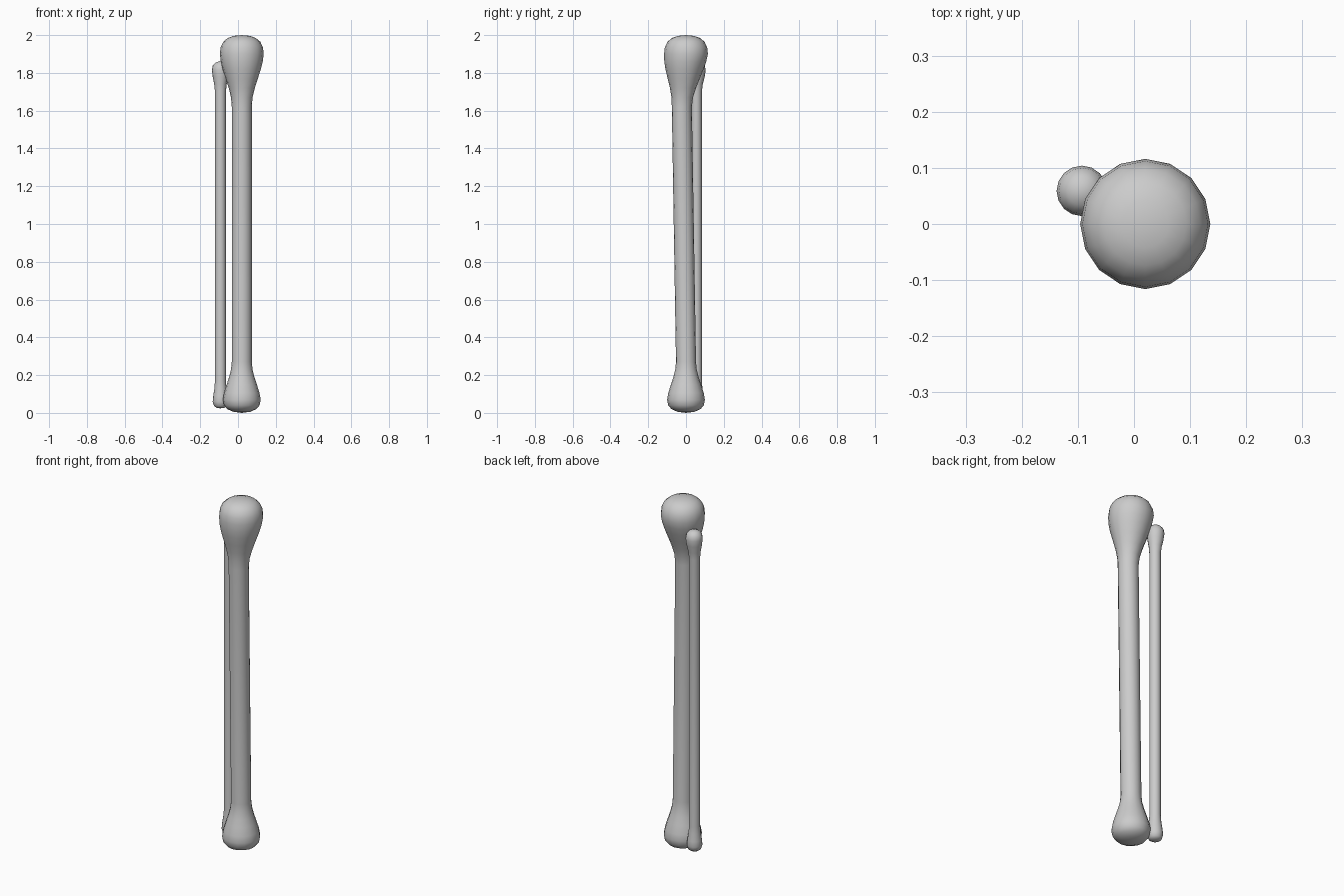
import bpy, bmesh, math

if "Cube" in bpy.data.objects:
    bpy.data.objects.remove(bpy.data.objects["Cube"])

bone_grey = bpy.data.materials.new("bone_grey")
bone_grey.use_nodes = True
colour = (0.6, 0.6, 0.6, 1)
bone_grey.diffuse_color = colour
bone_grey.node_tree.nodes["Principled BSDF"].inputs["Base Color"].default_value = colour

SIDES = 16


def make_bone(name, x, rings, bottom, top):
    """Skin rings of (height, radius, y centre) and close both ends with a pole."""
    bm = bmesh.new()
    loops = []
    for z, r, y in rings:
        loops.append([bm.verts.new((x + r * math.cos(math.tau * i / SIDES),
                                    y + r * math.sin(math.tau * i / SIDES), z))
                      for i in range(SIDES)])
    low = bm.verts.new((x, rings[0][2], bottom))
    high = bm.verts.new((x, rings[-1][2], top))
    for i in range(SIDES):
        j = (i + 1) % SIDES
        bm.faces.new((low, loops[0][j], loops[0][i]))
        bm.faces.new((high, loops[-1][i], loops[-1][j]))
        for a, b in zip(loops, loops[1:]):
            bm.faces.new((a[i], a[j], b[j], b[i]))
    mesh = bpy.data.meshes.new(name)
    bm.to_mesh(mesh)
    bm.free()
    mesh.materials.append(bone_grey)
    for face in mesh.polygons:
        face.use_smooth = True
    bpy.context.collection.objects.link(bpy.data.objects.new(name, mesh))


# Thick shin bone with a large knee end and a shaft that leans forward
make_bone("shin_bone", 0.02, [
    (0.006, 0.045, 0), (0.02, 0.077, 0), (0.04, 0.094, 0), (0.07, 0.1, 0),
    (0.105, 0.094, 0), (0.15, 0.08, 0), (0.19, 0.067, 0), (0.23, 0.057, 0),
    (0.27, 0.053, 0), (1.62, 0.053, -0.022), (1.67, 0.057, -0.02),
    (1.72, 0.069, -0.016), (1.77, 0.085, -0.012), (1.82, 0.101, -0.008),
    (1.86, 0.111, -0.004), (1.9, 0.116, 0), (1.935, 0.112, 0),
    (1.965, 0.098, 0), (1.985, 0.074, 0), (1.996, 0.042, 0)], 0, 2)

# Thin calf bone behind and to the right
make_bone("calf_bone", -0.093, [
    (0.027, 0.02, 0.055), (0.036, 0.034, 0.055), (0.06, 0.041, 0.055),
    (0.09, 0.038, 0.055), (0.13, 0.032, 0.055), (0.17, 0.029, 0.055),
    (1.7, 0.029, 0.055), (1.74, 0.033, 0.056), (1.78, 0.041, 0.058),
    (1.815, 0.045, 0.059), (1.838, 0.041, 0.059), (1.855, 0.026, 0.059)], 0.024, 1.863)
